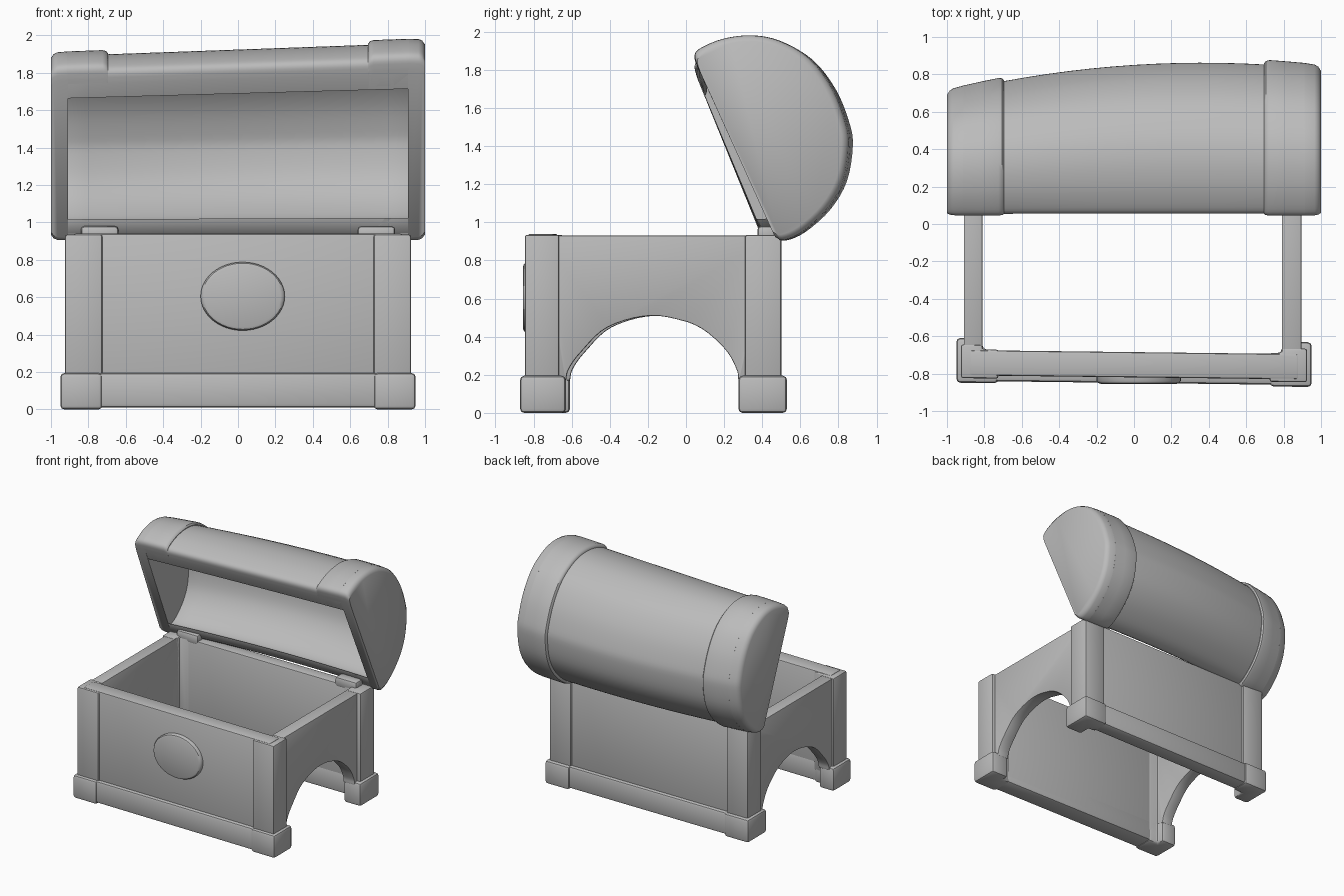
import bpy, bmesh, math
from mathutils import Vector

if "Cube" in bpy.data.objects:
    bpy.data.objects.remove(bpy.data.objects["Cube"])

GREY = (0.5, 0.5, 0.5, 1)
mat = bpy.data.materials.new("plain grey")
mat.use_nodes = True
mat.diffuse_color = GREY
mat.node_tree.nodes["Principled BSDF"].inputs["Base Color"].default_value = GREY


def loft(name, rings, bevel=0.012, segments=2):
    """Join closed rings of points into a capped solid with rounded edges."""
    bm = bmesh.new()
    loops = [[bm.verts.new(p) for p in ring] for ring in rings]
    n = len(loops[0])
    for a, b in zip(loops, loops[1:]):
        for i in range(n):
            j = (i + 1) % n
            bm.faces.new((a[i], a[j], b[j], b[i]))
    bm.faces.new(loops[0][::-1])
    bm.faces.new(loops[-1])
    bmesh.ops.recalc_face_normals(bm, faces=bm.faces)
    if bevel:
        sharp = [e for e in bm.edges if e.calc_face_angle(0) > math.radians(40)]
        bmesh.ops.bevel(bm, geom=sharp, offset=bevel, segments=segments,
                        profile=0.5, affect='EDGES', clamp_overlap=True)
    me = bpy.data.meshes.new(name)
    bm.to_mesh(me)
    bm.free()
    ob = bpy.data.objects.new(name, me)
    bpy.context.collection.objects.link(ob)
    me.materials.append(mat)
    bpy.ops.object.select_all(action='DESELECT')
    ob.select_set(True)
    bpy.context.view_layer.objects.active = ob
    bpy.ops.object.shade_smooth_by_angle(angle=math.radians(38))
    return ob


def skew(x, y, z):
    """The hand-made box leans a little."""
    return (x, y - 0.012 * x * (y < 0), z)


def upright(name, outline, z0, z1, bevel=0.012):
    return loft(name, [[skew(x, y, z) for x, y in outline] for z in (z0, z1)], bevel)


def block(name, x0, x1, y0, y1, z0, z1, bevel=0.012):
    return upright(name, [(x0, y0), (x1, y0), (x1, y1), (x0, y1)], z0, z1, bevel)


def smooth(points, steps=5):
    """Catmull-Rom curve through the points."""
    p = [Vector(q) for q in points]
    p = [2 * p[0] - p[1]] + p + [2 * p[-1] - p[-2]]
    out = []
    for a, b, c, d in zip(p, p[1:], p[2:], p[3:]):
        for k in range(steps):
            t = k / steps
            out.append(0.5 * (2 * b + (c - a) * t + (2 * a - 5 * b + 4 * c - d) * t ** 2
                              + (3 * b - a - 3 * c + d) * t ** 3))
    return out + [p[-2]]


# Box walls, front and back, with base strips
block("front_wall", -0.88, 0.88, -0.82, -0.685, 0.05, 0.94)
block("front_base_strip", -0.8, 0.8, -0.85, -0.685, 0.01, 0.195, 0.02)
block("back_wall", -0.88, 0.88, 0.38, 0.485, 0.05, 0.93)
block("back_base_strip", -0.8, 0.8, 0.38, 0.515, 0.01, 0.195, 0.02)

# Side walls with an arched cutout
arch = smooth([(-0.62, 0.17), (-0.605, 0.23), (-0.54, 0.32), (-0.4, 0.45), (-0.17, 0.51),
               (0.05, 0.46), (0.2, 0.34), (0.265, 0.23), (0.275, 0.17)])
side = [(0.45, 0.17), (0.45, 0.93), (-0.75, 0.93), (-0.75, 0.17)] + [tuple(p) for p in arch]
for name, xa, xb in (("left_side_wall", 0.79, 0.895), ("right_side_wall", -0.91, -0.81)):
    loft(name, [[skew(x, y, z) for y, z in side] for x in (xa, xb)], 0.006)

# Corner posts and feet wrap around each corner
for sx, sname in ((1, "left"), (-1, "right")):
    inner = 0.79 if sx > 0 else 0.81
    for sy, ename in ((-1, "front"), (1, "back")):
        wall = -0.68 if sy < 0 else 0.375

        def corner(out_x, out_y, end_x, end_y):
            return [(sx * out_x, out_y), (sx * end_x, out_y), (sx * end_x, wall),
                    (sx * inner, wall), (sx * inner, end_y), (sx * out_x, end_y)]

        y_out, y_end = (-0.835, -0.655) if sy < 0 else (0.5, 0.31)
        upright(f"{ename}_{sname}_post", corner(0.925, y_out, 0.725, y_end), 0.1, 0.935)
        y_out, y_end = (-0.86, -0.62) if sy < 0 else (0.53, 0.275)
        upright(f"{ename}_{sname}_foot", corner(0.95, y_out, 0.725, y_end), 0.0, 0.195, 0.022)

# Oval plate on the front, domed slightly at the rim
rings = []
for y, s in ((-0.8, 1), (-0.838, 1), (-0.85, 0.965), (-0.855, 0.9)):
    rings.append([(0.025 + 0.225 * s * math.cos(a), y, 0.605 + 0.183 * s * math.sin(a))
                  for a in (math.tau * i / 48 for i in range(48))])
loft("front_oval_plate", rings, 0)

# Open lid: a half-round profile from lip to hinge, growing along the length
ARC = smooth([(0.06, 1.82), (0.045, 1.88), (0.08, 1.92), (0.2, 1.968), (0.35, 1.985),
              (0.5, 1.955), (0.66, 1.86), (0.78, 1.7), (0.85, 1.52), (0.865, 1.4),
              (0.835, 1.22), (0.75, 1.07), (0.62, 0.95), (0.52, 0.905), (0.475, 0.92)], 4)
MID = Vector((0.27, 1.38))


def inset(d):
    return [MID + (p - MID) * (1 - d / (p - MID).length) for p in ARC]


def place(x, pts):
    ky = (0.875 + 0.066 * x - 0.09 * x * x - 0.05) / 0.815
    kz = (1.948 + 0.037 * x - 0.9) / 1.085
    return [(x, 0.05 + (p.x - 0.05) * ky, 0.9 + (p.y - 0.9) * kz) for p in pts]


def shell(x, outer, inner):
    return place(x, inset(outer) + inset(inner)[::-1])


loft("lid_barrel", [shell(-0.93 + 1.86 * i / 16, 0.025, 0.115) for i in range(17)], 0.015)
for s, name in ((1, "left"), (-1, "right")):
    # Raised end band
    loft(f"lid_{name}_band", [shell(s * x, d, 0.11) for x, d in
         ((0.695, 0.02), (0.705, 0.006), (0.725, 0), (0.82, 0), (0.915, 0))], 0)
    # Solid end panel closing the lid
    loft(f"lid_{name}_end", [place(s * x, inset(d)) for x, d in
         ((0.91, 0), (0.965, 0.003), (0.985, 0.012), (1.0, 0.035))], 0)
    # Hinge
    xs = sorted((s * 0.64, s * 0.84))
    block(f"{name}_hinge", xs[0], xs[1], 0.375, 0.47, 0.9, 0.98, 0.018)
